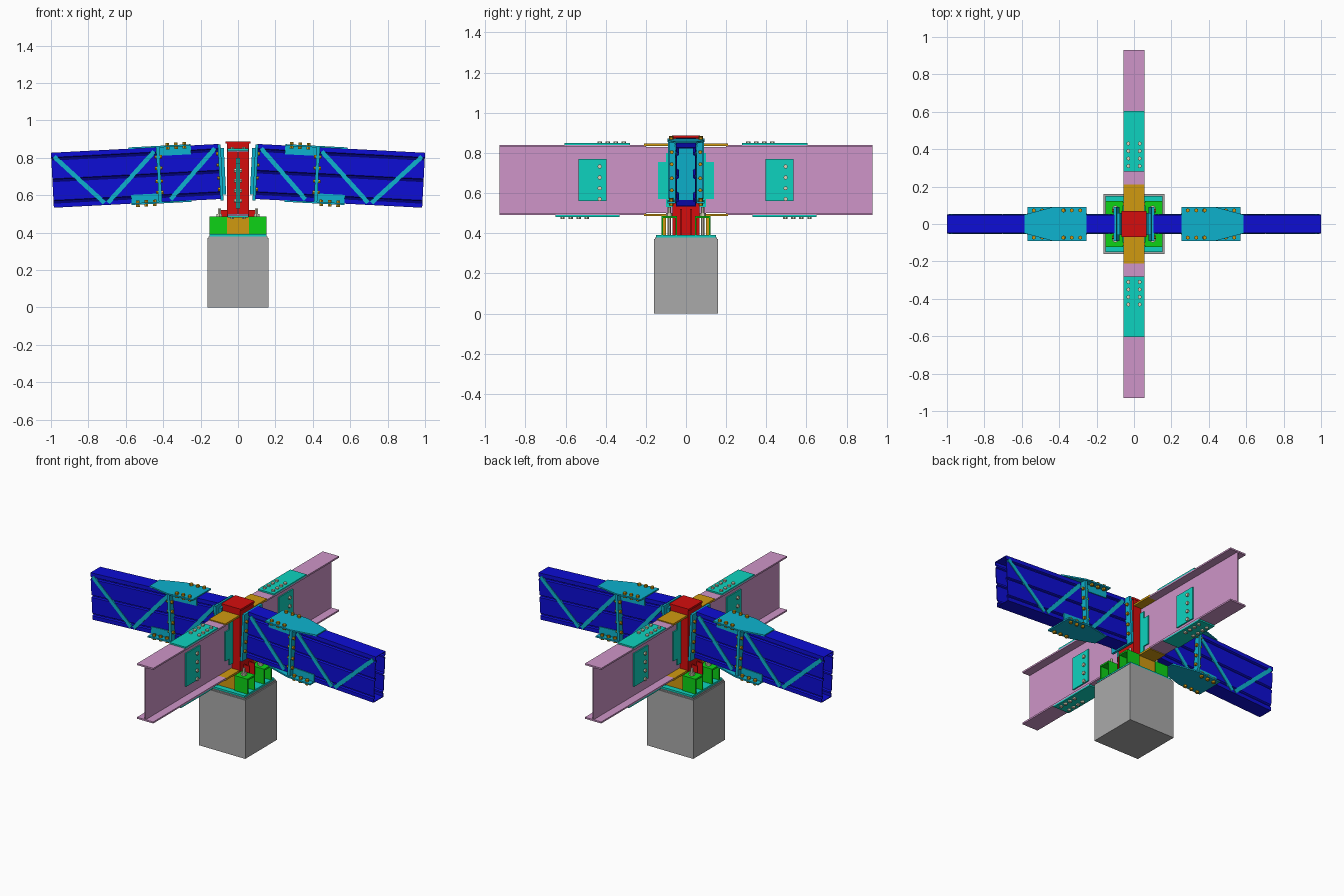
import bpy, bmesh, math
from mathutils import Matrix, Vector

cube = bpy.data.objects.get("Cube")
if cube:
    bpy.data.objects.remove(cube)


def material(name, r, g, b):
    m = bpy.data.materials.new(name)
    m.diffuse_color = (r, g, b, 1)
    m.use_nodes = True
    m.node_tree.nodes["Principled BSDF"].inputs["Base Color"].default_value = (r, g, b, 1)
    return m


BLUE = material("blue", 0.004, 0.004, 0.66)
CYAN = material("cyan", 0.004, 0.45, 0.62)
TEAL = material("teal", 0.004, 0.65, 0.52)
RED = material("red", 0.66, 0.004, 0.004)
GREEN = material("green", 0.004, 0.65, 0.008)
GOLD = material("gold", 0.63, 0.32, 0.005)
PINK = material("pink", 0.62, 0.3, 0.58)
GREY = material("grey", 0.4, 0.4, 0.4)
PALE = material("pale_steel", 0.7, 0.66, 0.5)

# Local frame of the sloping arm: x along it, z across its depth
ARM = Matrix.Translation((0.07, 0, 0.583)) @ Matrix.Rotation(math.radians(3), 4, "Y")
DEPTH, LENGTH = 0.29, 0.916
FLAT = Matrix.Identity(4)


def add(name, mat, bm, frame=FLAT, twin=True):
    """Make an object, and its copy turned half way round the column."""
    bmesh.ops.recalc_face_normals(bm, faces=bm.faces)
    bm.transform(frame)
    me = bpy.data.meshes.new(name)
    bm.to_mesh(me)
    bm.free()
    me.materials.append(mat)
    made = []
    for i in range(2 if twin else 1):
        ob = bpy.data.objects.new(name + ("_opposite" if i else ""), me)
        ob.rotation_euler.z = math.pi * i
        bpy.context.collection.objects.link(ob)
        made.append(ob)
    return made


def box_into(bm, x, y, z, turn=FLAT):
    lo, hi = Vector((x[0], y[0], z[0])), Vector((x[1], y[1], z[1]))
    m = turn @ Matrix.Translation((lo + hi) / 2) @ Matrix.Diagonal((*(hi - lo), 1))
    bmesh.ops.create_cube(bm, size=1, matrix=m)


def boxes(name, mat, items, frame=FLAT, twin=True):
    bm = bmesh.new()
    for item in items:
        box_into(bm, *item)
    return add(name, mat, bm, frame, twin)


def prism(name, mat, points, shift, frame=FLAT):
    bm = bmesh.new()
    f = bm.faces.new([bm.verts.new(p) for p in points])
    new = bmesh.ops.extrude_face_region(bm, geom=[f])["geom"]
    bmesh.ops.translate(bm, vec=shift, verts=[v for v in new if isinstance(v, bmesh.types.BMVert)])
    return add(name, mat, bm, frame)


def bolts(name, mat, places, axis, length, radius=0.011, frame=FLAT):
    bm = bmesh.new()
    turn = Vector((0, 0, 1)).rotation_difference(Vector(axis)).to_matrix().to_4x4()
    for p in places:
        bmesh.ops.create_cone(bm, cap_ends=True, segments=6, radius1=radius, radius2=radius,
                              depth=length, matrix=Matrix.Translation(p) @ turn)
    return add(name, mat, bm, frame)


def span(r):
    return (-r, r)


# Foundation and base plate
boxes("pedestal", GREY, [(span(.163), span(.16), (0, .372))], twin=False)
boxes("grout_bed", GREY, [(span(.157), span(.155), (.372, .38))], twin=False)
boxes("base_plate", TEAL, [(span(.152), span(.15), (.38, .392))], twin=False)

# Column with cap
boxes("column", RED, [(span(.06), span(.068), (.392, .88))], twin=False)
boxes("column_cap", RED, [(span(.068), span(.07), (.876, .888))], twin=False)

# Anchor chairs beside the column foot
chair = []
for s in (-1, 1):
    for y in (.045, .114):
        chair.append(((.06, .152), sorted((s * y, s * (y + .008))), (.392, .487)))
    chair.append(((.06, .152), sorted((s * .045, s * .122)), (.477, .487)))
boxes("anchor_chair", GREEN, chair)
boxes("base_rib", RED, [((.06, .1), (y - .004, y + .004), (.392, .52)) for y in (-.025, .025)])
corners = [(.1, s * .083, .51) for s in (-1, 1)]
bolts("anchor_rod", PALE, [(x, y, .46) for x, y, z in corners], (0, 0, 1), .14, .009)
bolts("anchor_nut", PALE, [(x, y, .493) for x, y, z in corners], (0, 0, 1), .014, .017)

# Gold bracket: base face and stub flanges under and over the beam
boxes("base_face_plate", GOLD, [(span(.06), (.1, .114), (.392, .485))])
boxes("stub_flange", GOLD, [(span(.057), (.068, .21), z) for z in ((.485, .497), (.834, .846))])

# Straight I beam
boxes("beam", PINK, [(span(.057), (.2, .93), (.49, .5)), (span(.057), (.2, .93), (.83, .84)),
                     (span(.004), (.068, .93), (.5, .83))])

# Beam splices
boxes("flange_splice", TEAL, [(span(.057), (.28, .605), (.84, .849)),
                              (span(.057), (.33, .65), (.481, .49))])
boxes("web_splice", TEAL, [(span(.012), (.395, .536), (.56, .77))])
steps = [(.068, .53), (.1, .53), (.1, .57), (.14, .57), (.14, .755), (.1, .755), (.1, .8), (.068, .8)]
prism("column_web_plate", TEAL, [(-.011, y, z) for y, z in steps], (.022, 0, 0))
rows = [.04 * i for i in range(4)]
bolts("flange_bolt", PALE, [(x, y0 + r, z) for x in (-.03, .03) for r in rows
                            for y0, z in ((.31, .845), (.495, .485))], (0, 0, 1), .026)
bolts("web_bolt", PALE, [(s * .014, y, .57 + 1.35 * r) for s, y in ((1, .496), (-1, .43))
                         for r in rows], (1, 0, 0), .016)

# Sloping hollow arm with pressed grooves along its sides
side = [(.047, 0)]
for w in (.03, .145, .26):
    side += [(.047, w - .009), (.038, w - .004), (.038, w + .004), (.047, w + .009)]
side.append((.047, DEPTH))
loop = side + [(-v, w) for v, w in reversed(side)]
bm = bmesh.new()
rings = [[bm.verts.new((u, v, w)) for v, w in loop] for u in (.02, LENGTH)]
for i in range(len(loop)):
    j = (i + 1) % len(loop)
    bm.faces.new((rings[0][i], rings[0][j], rings[1][j], rings[1][i]))
for ob in add("arm", BLUE, bm, ARM):
    mod = ob.modifiers.new("sheet", "SOLIDIFY")
    mod.thickness = .006
    mod.offset = 0

# End plate at the column and joint plates part way along the arm
JOINT = .345
boxes("arm_end_plate", CYAN, [((.008, .024), span(.09), (-.01, DEPTH))], ARM)
boxes("arm_packer", CYAN, [((-.008, .008), span(.06), (.02, DEPTH - .02))], ARM)
boxes("joint_plate", CYAN, [((JOINT - .009, JOINT + .009), span(.085), (0, DEPTH))], ARM)
levels = (.05, .11, .18, .24)
bolts("end_bolt", GOLD, [(.024, s * .071, w) for s in (-1, 1) for w in levels], (1, 0, 0), .022, .01, ARM)
bolts("joint_bolt", GOLD, [(JOINT, s * .071, w) for s in (-1, 1) for w in levels], (1, 0, 0), .04, .01, ARM)

# Tapered gusset plates above and below the joint
for name, w, broad, mid, narrow in (("top", DEPTH, .168, .345, .5), ("bottom", -.009, .5, .34, .18)):
    outline = [(broad, -.092), (mid, -.092), (narrow, -.05), (narrow, .05), (mid, .092), (broad, .092)]
    prism(name + "_gusset", CYAN, [(u, v, w) for u, v in outline], (0, 0, .009), ARM)
    lip = (DEPTH - .045, DEPTH) if name == "top" else (0, .045)
    boxes(name + "_gusset_lip", CYAN, [(sorted((broad, mid)), sorted((s * .046, s * .055)), lip)
                                       for s in (-1, 1)], ARM)
    step = .045 if mid > broad else -.045
    bolts(name + "_gusset_bolt", GOLD, [(broad + step * (.75 + i), s * .073, w + .0045)
                                        for i in range(3) for s in (-1, 1)], (0, 0, 1), .034, .011, ARM)

# Diagonal straps on both sides of the arm
straps = []
for a, b in (((.04, .27), (.29, .01)), ((.365, .27), (.625, .01)), ((.645, .01), (.9, .27))):
    du, dw = b[0] - a[0], b[1] - a[1]
    half = math.hypot(du, dw) / 2
    turn = Matrix.Translation(((a[0] + b[0]) / 2, 0, (a[1] + b[1]) / 2)) \
        @ Matrix.Rotation(-math.atan2(dw, du), 4, "Y")
    for s in (-1, 1):
        straps.append((span(half), sorted((s * .045, s * .054)), span(.012), turn))
boxes("diagonal_strap", CYAN, straps, ARM)
